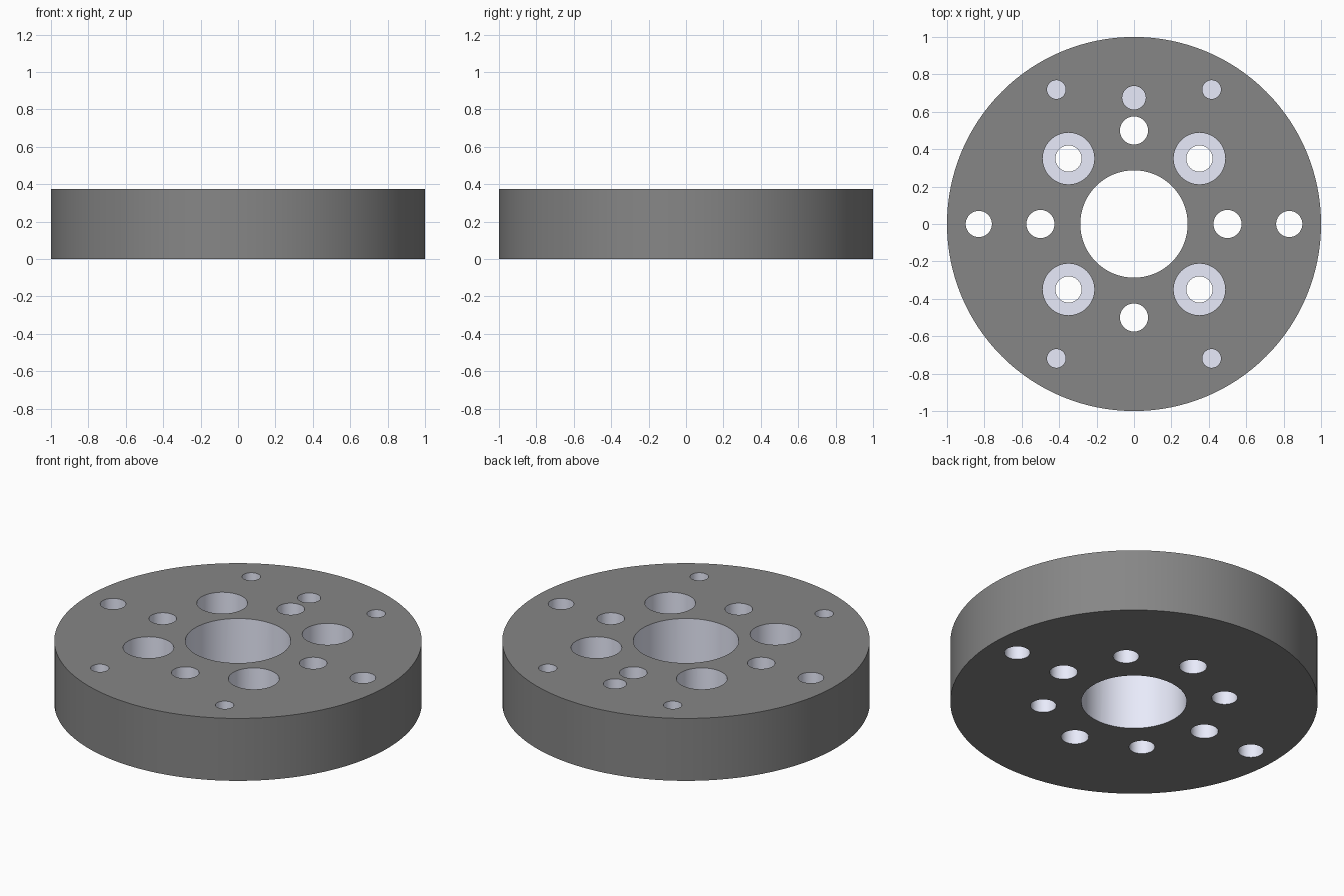
import bpy
from math import radians, sin, cos

if "Cube" in bpy.data.objects:
    bpy.data.objects.remove(bpy.data.objects["Cube"])

HEIGHT = 0.375


def material(name, rgb):
    mat = bpy.data.materials.new(name)
    mat.diffuse_color = (*rgb, 1)
    mat.use_nodes = True
    mat.node_tree.nodes["Principled BSDF"].inputs["Base Color"].default_value = mat.diffuse_color
    return mat


dark = material("dark_grey", (0.24, 0.24, 0.24))
bare = material("bare_metal", (0.81, 0.83, 0.96))


def cylinder(name, x, y, r, z0, z1, mat, sides=64):
    bpy.ops.mesh.primitive_cylinder_add(vertices=sides, radius=r, depth=z1 - z0,
                                        location=(x, y, (z0 + z1) / 2))
    ob = bpy.context.object
    ob.name = name
    ob.data.materials.append(mat)
    return ob


def cut(target, holes, floor):
    """Cut a group of separate (x, y, radius) holes from the top down to floor."""
    parts = [cylinder("hole_cutter", x, y, r, floor, HEIGHT + 0.1, bare) for x, y, r in holes]
    bpy.ops.object.select_all(action='DESELECT')
    for p in parts:
        p.select_set(True)
    bpy.context.view_layer.objects.active = parts[0]
    bpy.ops.object.join()
    cutter = bpy.context.object
    cutter.hide_render = True
    mod = target.modifiers.new("holes", 'BOOLEAN')
    mod.operation = 'DIFFERENCE'
    mod.solver = 'EXACT'
    mod.material_mode = 'TRANSFER'  # hole walls keep the bare metal
    mod.object = cutter
    bpy.ops.object.select_all(action='DESELECT')
    target.select_set(True)
    bpy.context.view_layer.objects.active = target
    bpy.ops.object.modifier_apply(modifier=mod.name)
    bpy.data.objects.remove(cutter, do_unlink=True)


def ring(radius, angles, r):
    return [(radius * cos(radians(a)), radius * sin(radians(a)), r) for a in angles]


# Round plate
plate = cylinder("flange_plate", 0, 0, 1.0, 0, HEIGHT, dark, 128)

# Central bore, inner bolt circle and outer pair, all the way through
through = [(0, 0, 0.287)]
through += ring(0.5, (0, 90, 180, 270), 0.075)
through += ring(0.495, (45, 135, 225, 315), 0.07)
through += ring(0.83, (0, 180), 0.07)
cut(plate, through, -0.1)

# Counterbores over the diagonal holes
cut(plate, ring(0.495, (45, 135, 225, 315), 0.138), 0.175)

# Blind holes: outer circle and locating pin
cut(plate, ring(0.83, (60, 120, 240, 300), 0.05) + [(0, 0.675, 0.063)], 0.175)

bpy.ops.object.shade_smooth_by_angle(angle=radians(30))
